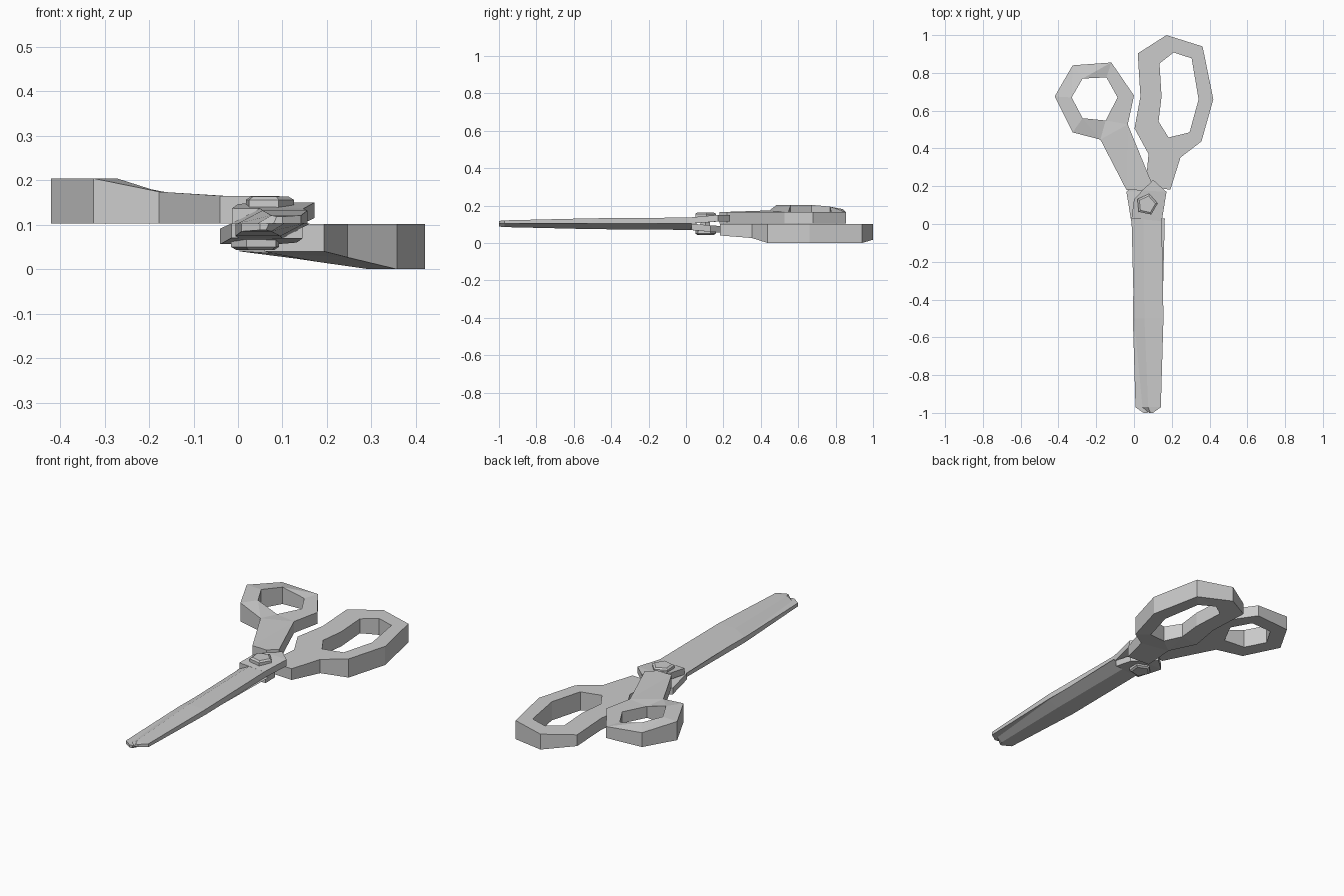
import bpy, bmesh, math

if "Cube" in bpy.data.objects:
    bpy.data.objects.remove(bpy.data.objects["Cube"])


def finish(name, bm):
    bmesh.ops.recalc_face_normals(bm, faces=bm.faces[:])
    me = bpy.data.meshes.new(name)
    bm.to_mesh(me)
    bm.free()
    ob = bpy.data.objects.new(name, me)
    bpy.context.collection.objects.link(ob)
    return ob


def plate(name, loops, low, high):
    """Solid from outline loops (holes allowed) with heights low(x, y), high(x, y)."""
    bm = bmesh.new()
    for loop in loops:
        vs = [bm.verts.new((x, y, 0)) for x, y in loop]
        for i, v in enumerate(vs):
            bm.edges.new((v, vs[(i + 1) % len(vs)]))
    bmesh.ops.triangle_fill(bm, use_beauty=True, use_dissolve=False, edges=bm.edges[:],
                            normal=(0, 0, 1))
    base = bm.verts[:]
    ext = bmesh.ops.extrude_face_region(bm, geom=bm.faces[:], use_keep_orig=True)
    top = [g for g in ext["geom"] if isinstance(g, bmesh.types.BMVert)]
    for v in base:
        v.co.z = low(v.co.x, v.co.y)
    for v in top:
        v.co.z = high(v.co.x, v.co.y)
    return finish(name, bm)


def loft(name, rings):
    bm = bmesh.new()
    rs = [[bm.verts.new(p) for p in r] for r in rings]
    for a, b in zip(rs, rs[1:]):
        for i in range(len(a)):
            j = (i + 1) % len(a)
            bm.faces.new((a[i], a[j], b[j], b[i]))
    bm.faces.new(rs[0])
    bm.faces.new(rs[-1])
    return finish(name, bm)


MID = 0.103   # plane where the two halves meet


def ramp(t):
    return max(0.0, min(1.0, t))


# Small thumb handle (upper half)
thumb_outer = [(-.42, .675), (-.325, .84), (-.12, .855), (0, .68), (-.033, .527),
               (.093, .22), (.045, .178), (-.04, .18), (-.178, .447), (-.325, .485)]
thumb_hole = [(-.33, .67), (-.272, .77), (-.146, .776), (-.087, .67), (-.15, .548), (-.272, .56)]
plate("thumb_handle", [thumb_outer, thumb_hole],
      lambda x, y: MID,
      lambda x, y: .165 + .039 * ramp((-.15 - x) / .12) * (1 - .6 * ramp((y - .72) / .12)))

# Large finger handle (lower half)
finger_outer = [(.172, 1), (.363, .94), (.42, .66), (.357, .437), (.246, .352), (.193, .183),
                (.06, .19), (.077, .37), (.003, .506), (.034, .675), (.02, .903)]
finger_hole = [(.21, .908), (.305, .877), (.342, .66), (.294, .485), (.183, .458),
               (.13, .543), (.146, .675), (.135, .85)]
plate("finger_handle", [finger_outer, finger_hole],
      lambda x, y: .04 * (1 - ramp((x - .02) / .27) * ramp((y - .3) / .13)),
      lambda x, y: .101)

# Blades, tangs and pivot caps: the lower half is the upper one turned over
tang = [(-.013, .03), (0, .13), (.045, .178), (.1, .235), (.172, .17), (.147, .015)]
stations = [(.03, -.013, .05, .147, .033), (-.5, 0, .055, .156, .029),
            (-.97, .045, .075, .142, .018), (-1.0, .08, .087, .1, .015)]
for side, s in (("upper", 1), ("lower", -1)):
    def fx(x, c=.075):
        return x if s == 1 else 2 * c - x

    def fz(h):
        return MID + s * h

    loft(side + "_blade", [[(fx(a), y, fz(0)), (fx(m), y, fz(h)), (fx(b), y, fz(h)),
                            (fx(b), y, fz(0))] for y, a, m, b, h in stations])
    inner = lambda x, y: fz(.012 * ramp((y - .03) / .14))
    outer = lambda x, y: fz(.033 + .014 * ramp((y - .02) / .15))
    plate(side + "_tang", [[(fx(x, .066), y) for x, y in tang]], inner, outer)
    # Five-sided pivot cap with a chamfered rim
    loft(side + "_pivot_cap",
         [[(fx(.068 + r * math.cos(.1 + i * math.tau / 5), .055),
            .103 + r * math.sin(.1 + i * math.tau / 5), fz(h)) for i in range(5)]
          for r, h in ((.058, .03), (.058, .053), (.046, .06))])

# Pivot shaft between the caps
loft("pivot_shaft", [[(.055 + .03 * math.cos(i * math.tau / 6),
                       .103 + .03 * math.sin(i * math.tau / 6), z) for i in range(6)]
                     for z in (.07, .136)])
